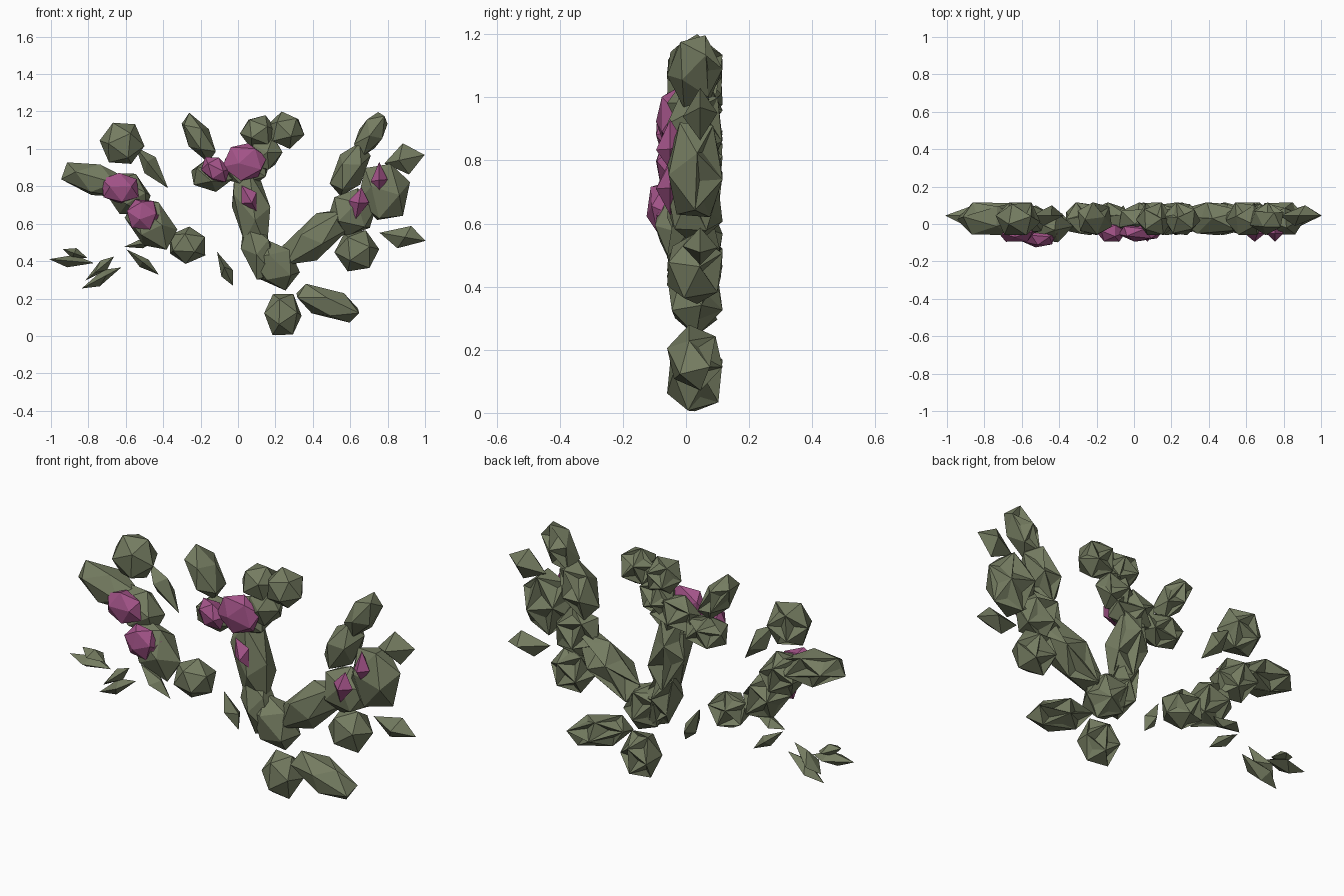
import bpy
import bmesh
import random
from math import radians
from mathutils import Euler, Matrix, Vector

random.seed(4)

cube = bpy.data.objects.get("Cube")
if cube:
    bpy.data.objects.remove(cube, do_unlink=True)


def make_material(name, colour):
    material = bpy.data.materials.new(name)
    material.use_nodes = True
    material.diffuse_color = colour
    shader = material.node_tree.nodes["Principled BSDF"]
    shader.inputs["Base Color"].default_value = colour
    shader.inputs["Roughness"].default_value = 0.9
    return material


olive = make_material("olive green foliage", (0.175, 0.2, 0.118, 1))
pink = make_material("pink blossom", (0.37, 0.088, 0.25, 1))


def add_faceted_ball(bm, half_size):
    """Randomly turned icosahedron stretched to exact half sizes."""
    ball = bmesh.ops.create_icosphere(bm, subdivisions=1, radius=1)["verts"]
    turn = Euler([random.uniform(-3, 3) for axis in "xyz"]).to_matrix()
    for vert in ball:
        vert.co = turn @ vert.co
    reach = [max(abs(v.co[axis]) for v in ball) for axis in range(3)]
    for vert in ball:
        vert.co = Vector(c / r * h for c, r, h in zip(vert.co, reach, half_size))


def fold_back(bm, half_size):
    """Fold the rear facets inward, leaving ragged leaf ridges."""
    bm.normal_update()
    rear = [f for f in bm.faces if f.normal.y > .35]
    centres = bmesh.ops.poke(bm, faces=rear)["verts"]
    for vert in centres:
        vert.co.y -= random.uniform(.1, .5) * half_size[1]
        vert.co.x += random.uniform(-.1, .1) * half_size[0]


def add_pointed_leaf(bm, half_size):
    """Four-sided diamond, sharp at both ends, with an uneven middle."""
    long, depth, short = half_size
    turn = Matrix.Rotation(radians(90), 4, "Y")
    leaf = bmesh.ops.create_uvsphere(bm, u_segments=4, v_segments=2, radius=1,
                                     matrix=turn)["verts"]
    for vert in leaf:
        slide = random.uniform(-.35, .35) if abs(vert.co.x) < .5 else 0
        vert.co = Vector(((vert.co.x + slide) * long,
                          vert.co.y * depth, vert.co.z * short))


def build_part(name, row, y, depth, material, *shapes):
    x, z, long, short, angle = row
    bm = bmesh.new()
    for add_shape in shapes:
        add_shape(bm, (long, depth, short))
    mesh = bpy.data.meshes.new(name)
    bm.to_mesh(mesh)
    bm.free()
    mesh.materials.append(material)
    part = bpy.data.objects.new(name, mesh)
    part.location = (x, y, z)
    part.rotation_euler = (0, -radians(angle), 0)
    bpy.context.collection.objects.link(part)


# Each row: x, z, half length, half width, lean in degrees
right_side_clumps = {
    "right_crown_clump": (-.62, 1.03, .12, .11, 0),
    "right_outer_branch": (-.76, .835, .18, .085, -15),
    "right_middle_clump": (-.59, .76, .14, .11, -40),
    "right_lower_clump": (-.465, .6, .16, .105, -50),
    "right_low_bud": (-.27, .485, .095, .1, 0),
}
centre_clumps = {
    "centre_right_tip": (-.21, 1.06, .14, .07, -58),
    "centre_right_clump": (-.14, .86, .11, .09, 0),
    "centre_stem": (.07, .69, .24, .1, -78),
    "centre_stem_head": (.04, .9, .12, .1, 0),
    "centre_stem_foot": (.11, .45, .16, .085, -72),
    "centre_fork_clump": (.2, .38, .14, .11, -50),
    "centre_left_neck": (.14, .97, .1, .08, 45),
    "centre_top_clump": (.11, 1.09, .1, .09, 0),
    "centre_left_crown": (.255, 1.1, .1, .1, 0),
    "bottom_bud": (.24, .115, .1, .11, 0),
    "bottom_long_clump": (.48, .175, .175, .08, -20),
}
left_side_clumps = {
    "left_branch": (.42, .53, .22, .1, 38),
    "left_inner_clump": (.61, .66, .13, .13, 0),
    "left_upper_branch": (.6, .89, .15, .085, 62),
    "left_crown_tip": (.71, 1.08, .12, .065, 58),
    "left_big_clump": (.78, .77, .14, .15, 0),
    "left_lower_clump": (.635, .455, .12, .11, 0),
}
loose_leaves = {
    "right_crown_leaf": (-.46, .9, .14, .05, -52),
    "right_far_leaf": (-.89, .4, .12, .035, -5),
    "right_far_upper_leaf": (-.87, .44, .07, .03, -20),
    "right_far_middle_leaf": (-.74, .36, .1, .03, 40),
    "right_far_low_leaf": (-.73, .31, .12, .035, 28),
    "right_near_leaf": (-.51, .395, .11, .03, -38),
    "right_near_upper_leaf": (-.53, .49, .08, .025, 10),
    "centre_low_leaf": (-.07, .36, .1, .035, -65),
    "left_upper_leaf": (.89, .945, .11, .085, 12),
    "left_lower_leaf": (.88, .53, .125, .065, -10),
}
round_blossoms = {
    "right_outer_blossom": (-.63, .79, .105, .08, -10),
    "right_inner_blossom": (-.51, .65, .085, .08, 0),
    "centre_side_blossom": (-.12, .89, .085, .06, -40),
    "centre_blossom": (.035, .93, .12, .1, 0),
}
pointed_blossoms = {
    "right_small_blossom": (-.44, .62, .06, .03, 60),
    "centre_stem_blossom": (.06, .735, .08, .05, -60),
    "left_inner_blossom": (.645, .71, .085, .055, 80),
    "left_outer_blossom": (.755, .85, .08, .045, 90),
}

# Leafy clumps with folded backs
for group in (right_side_clumps, centre_clumps, left_side_clumps):
    for name, row in group.items():
        y = -.01 if name == "right_lower_clump" else .028
        build_part(name, row, y, .088, olive, add_faceted_ball, fold_back)

# Loose pointed leaves
for name, row in loose_leaves.items():
    build_part(name, row, .045, .055, olive, add_pointed_leaf)

# Blossoms set into the front
for name, row in round_blossoms.items():
    y = -.075 if name == "right_inner_blossom" else -.045
    build_part(name, row, y, .05, pink, add_faceted_ball)
for name, row in pointed_blossoms.items():
    build_part(name, row, -.05, .045, pink, add_pointed_leaf)
